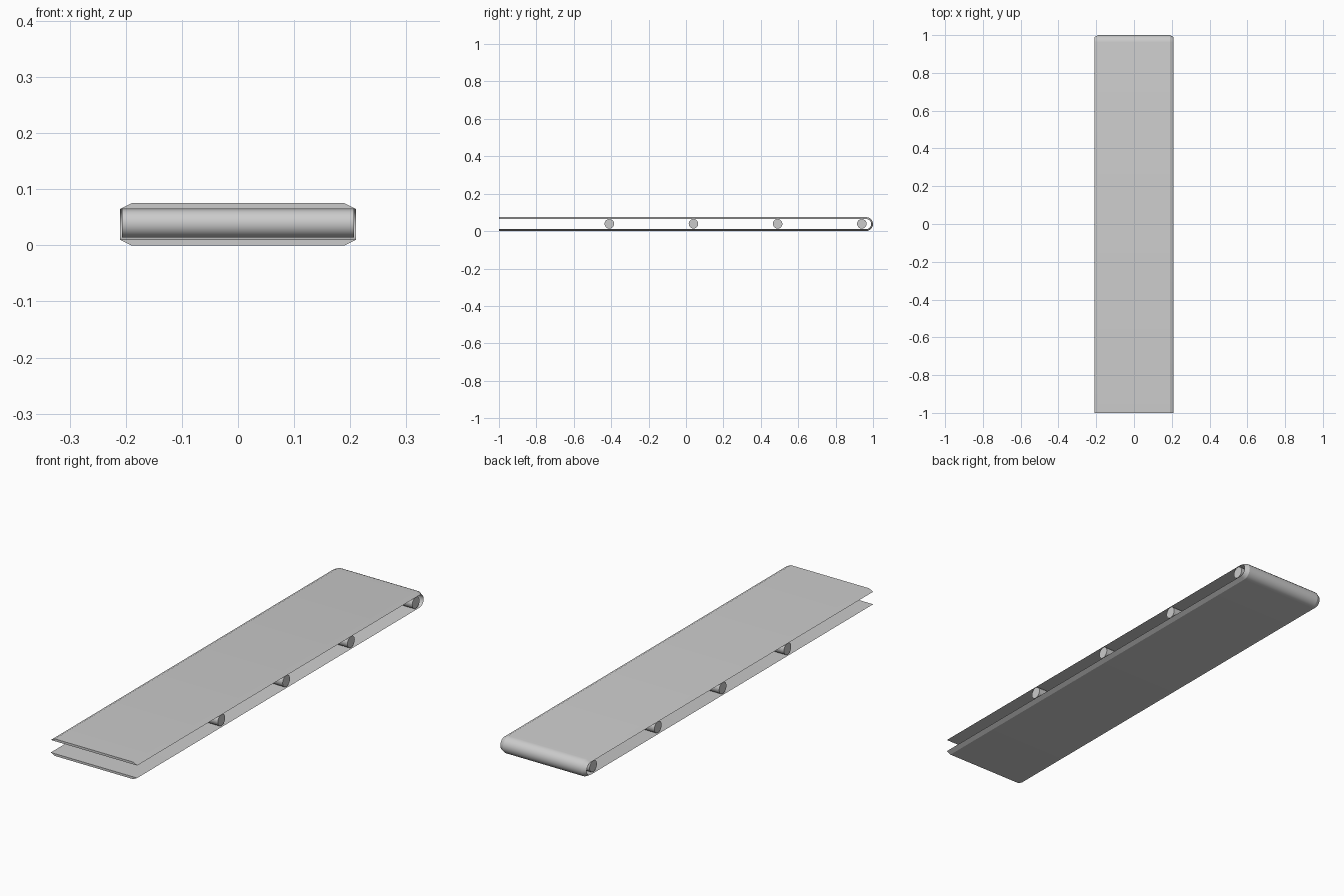
import bpy, bmesh, math

if "Cube" in bpy.data.objects:
    bpy.data.objects.remove(bpy.data.objects["Cube"])

H, T = 0.075, 0.01            # overall height, belt thickness
R = H / 2
YC = 1 - R                    # centre of the rounded return end
SEG = 10


def finish(name, bm):
    bmesh.ops.recalc_face_normals(bm, faces=bm.faces)
    me = bpy.data.meshes.new(name)
    bm.to_mesh(me)
    bm.free()
    ob = bpy.data.objects.new(name, me)
    bpy.context.collection.objects.link(ob)
    bpy.context.view_layer.objects.active = ob
    ob.select_set(True)
    bpy.ops.object.shade_smooth_by_angle(angle=math.radians(25))
    ob.select_set(False)
    return ob


# belt: trapezoid section (narrow outside, wide inside) swept round a U path
path = [(-1, math.pi / 2)]
path += [(YC, math.pi / 2 - math.pi * i / SEG) for i in range(SEG + 1)]
path += [(-1, -math.pi / 2)]
section = [(-0.19, R), (0.19, R), (0.21, R - T), (-0.21, R - T)]

bm = bmesh.new()
rings = [[bm.verts.new((x, y + r * math.cos(a), R + r * math.sin(a))) for x, r in section]
         for y, a in path]
for a, b in zip(rings, rings[1:]):
    for i in range(4):
        j = (i + 1) % 4
        bm.faces.new((a[i], a[j], b[j], b[i]))
bm.faces.new(rings[0])
bm.faces.new(rings[-1])
finish("conveyor_belt", bm)

# rollers between the two belt runs
for n, y in enumerate((-0.41, 0.04, 0.49, 0.94)):
    bm = bmesh.new()
    bmesh.ops.create_cone(bm, cap_ends=True, segments=20, radius1=0.0255,
                          radius2=0.0255, depth=0.414)
    ob = finish(f"roller_{n + 1}", bm)
    ob.rotation_euler = (0, math.pi / 2, 0)
    ob.location = (0, y, 0.039)
